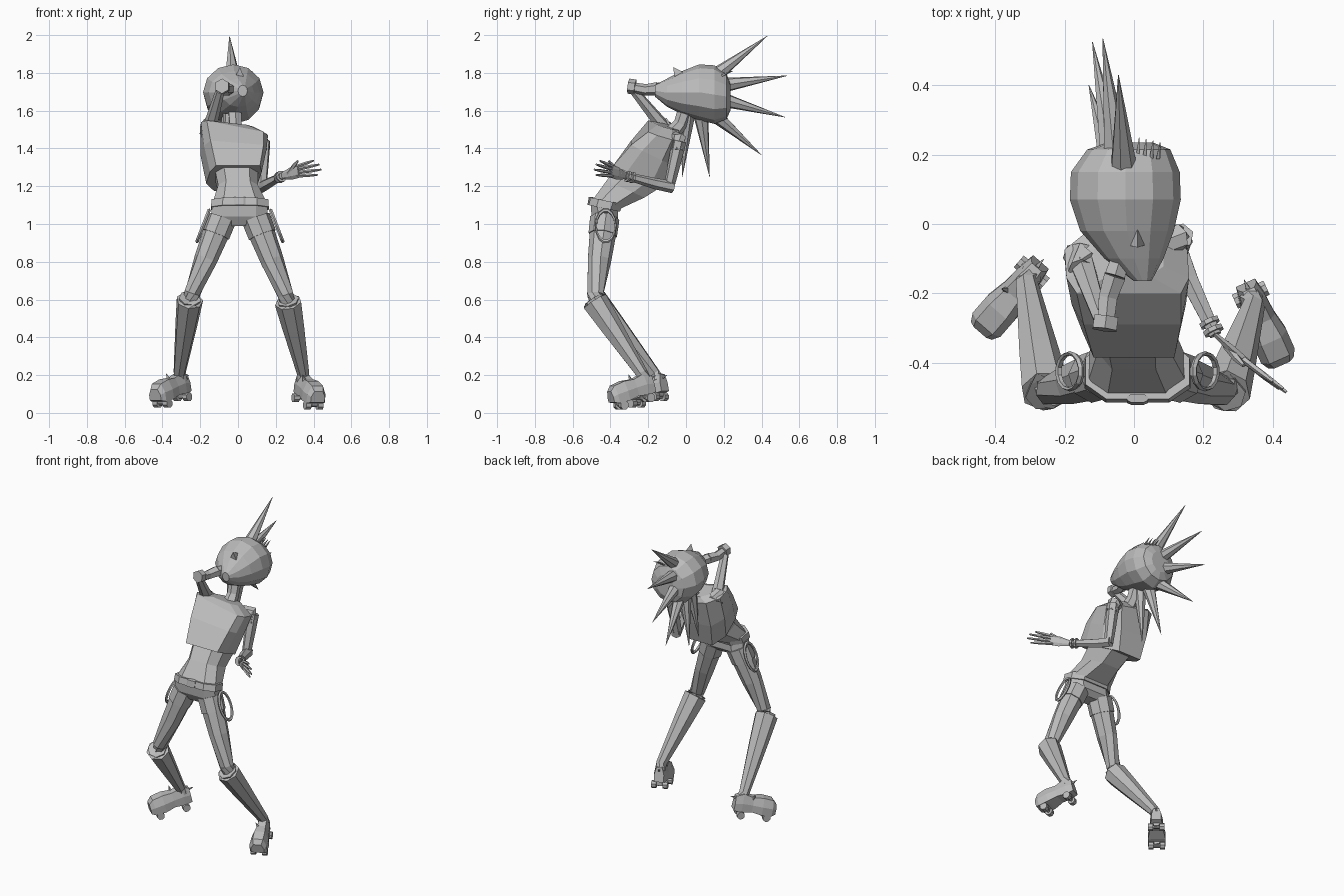
import bpy
import math
from mathutils import Vector

old = bpy.data.objects.get("Cube")
if old:
    bpy.data.objects.remove(old, do_unlink=True)

grey = bpy.data.materials.new("plain_grey")
grey.use_nodes = True
COLOUR = (0.5, 0.5, 0.5, 1)
grey.diffuse_color = COLOUR
grey.node_tree.nodes["Principled BSDF"].inputs["Base Color"].default_value = COLOUR


def loft(name, rings):
    """Skin equal-length rings of points into a closed flat-shaded object."""
    n = len(rings[0])
    verts = [p for ring in rings for p in ring]
    faces = []
    for r in range(len(rings) - 1):
        for i in range(n):
            j = (i + 1) % n
            faces.append((r * n + i, r * n + j, r * n + n + j, r * n + n + i))
    faces.append(tuple(range(n))[::-1])
    faces.append(tuple(range(len(verts) - n, len(verts))))
    mesh = bpy.data.meshes.new(name)
    mesh.from_pydata(verts, [], faces)
    mesh.materials.append(grey)
    obj = bpy.data.objects.new(name, mesh)
    bpy.context.collection.objects.link(obj)
    return obj


def tube(name, path, radii, n=6, flat=1.0):
    """Tapered limb along a path; flat scales the sideways width."""
    path = [Vector(p) for p in path]
    rings = []
    for k, p in enumerate(path):
        d = path[min(k + 1, len(path) - 1)] - path[max(k - 1, 0)]
        q = d.to_track_quat('Z', 'Y')
        rings.append([p + q @ Vector((radii[k] * flat * math.cos(a), radii[k] * math.sin(a), 0))
                      for a in (2 * math.pi * (i + 0.5) / n for i in range(n))])
    return loft(name, rings)


def spike(name, base, tip, r, n=6):
    return tube(name, [base, tip], [r, 0.001], n)


def mix(a, b, t):
    return Vector(a).lerp(Vector(b), t)


def body_ring(front, back, cx, hx, shift=0.0, tilt=0.0, square=0.6):
    """Eight-sided torso section from a front point to a back point (y, z)."""
    ring = []
    for u, v in ((-square, 0), (square, 0), (1, .25), (1, .7),
                 (.6, 1), (-.6, 1), (-1, .7), (-1, .25)):
        x = cx + u * hx + shift * v
        ring.append(Vector((x, front[0] + (back[0] - front[0]) * v,
                            front[1] + (back[1] - front[1]) * v + tilt * x)))
    return ring


# Head: egg with the chin forward and the face turned up
head = []
for y, cx, half, low, high in (
        (-.165, .025, .025, 1.675, 1.735), (-.10, .0, .085, 1.62, 1.77),
        (-.02, -.02, .135, 1.58, 1.81), (.07, -.025, .16, 1.55, 1.845),
        (.15, -.025, .157, 1.53, 1.84), (.215, -.015, .12, 1.555, 1.795),
        (.235, -.01, .065, 1.6, 1.74)):
    c, h = (low + high) / 2, (high - low) / 2
    head.append([Vector((cx + half * math.cos(a), y, c + h * math.sin(a)))
                 for a in (math.pi * i / 6 for i in range(12))])
loft("head", head)
nose = [Vector(p) for p in ((-.02, -.06, 1.77), (.035, -.06, 1.77), (.01, -.068, 1.83))]
loft("nose", [nose, [mix(p, (.01, -.005, 1.8), .97) for p in nose]])
for i in range(4):
    x = .01 + .02 * i
    spike("lash", (x, .19, 1.785), (x + .005, .25 - .005 * i, 1.81), .008, 4)

# Row of hair spikes down the back of the head
for base, tip in (
        ((-.03, .16, 1.79), (-.045, .43, 1.995)), ((-.05, .2, 1.735), (-.09, .535, 1.785)),
        ((-.06, .19, 1.66), (-.12, .525, 1.565)), ((-.06, .15, 1.58), (-.13, .4, 1.365)),
        ((-.05, .08, 1.57), (-.11, .125, 1.25)), ((-.04, .01, 1.58), (-.08, -.02, 1.25))):
    spike("hair_spike", base, tip, .04, 7)
tube("neck", [(-.01, -.09, 1.46), (-.015, -.03, 1.53), (-.02, .0, 1.62)], [.05, .036, .04])

# Torso: leaning back from the hips
loft("abdomen", [body_ring((-.5, 1.12), (-.35, 1.08), .01, .145),
                 body_ring((-.42, 1.23), (-.22, 1.14), .0, .105),
                 body_ring((-.34, 1.33), (-.11, 1.21), -.01, .115)])
loft("chest_top", [body_ring((-.385, 1.31), (-.095, 1.175), .0, .137, -.045, 0, .85),
                   body_ring((-.29, 1.43), (-.055, 1.31), -.005, .165, -.04, -.08, .85),
                   body_ring((-.2, 1.515), (-.02, 1.46), -.015, .177, -.012, -.2, .85),
                   body_ring((-.15, 1.53), (-.04, 1.5), -.015, .1, 0, -.1)])
loft("belt", [body_ring((-.515, 1.1), (-.35, 1.065), .01, .153),
              body_ring((-.505, 1.14), (-.335, 1.105), .01, .15)])
loft("buckle", [body_ring((-.522, 1.1), (-.5, 1.1), .01, .03),
                body_ring((-.515, 1.142), (-.49, 1.142), .01, .03)])
loft("shorts_seat", [body_ring((-.505, 1.11), (-.36, 1.08), .01, .145),
                     body_ring((-.5, 1.04), (-.36, 1.02), .005, .15),
                     body_ring((-.47, .99), (-.39, .99), .0, .05)])

# Legs: shorts, thighs, boots and roller skates
LEGS = {
    "right": dict(hip=(-.085, -.43, 1.03), knee=(-.255, -.485, .6), ankle=(-.31, -.17, .21),
                  heel=(-.29, -.135, .15), toe=(-.425, -.29, .105), loop=-.185),
    "left": dict(hip=(.095, -.43, 1.03), knee=(.265, -.485, .59), ankle=(.345, -.235, .21),
                 heel=(.335, -.2, .145), toe=(.415, -.38, .095), loop=.205),
}
for side, leg in LEGS.items():
    hip, knee, ankle, heel, toe = (Vector(leg[k]) for k in ("hip", "knee", "ankle", "heel", "toe"))
    tube(side + "_shorts_leg", [hip, mix(hip, knee, .2)], [.078, .076], 8)
    tube(side + "_thigh", [hip, mix(hip, knee, .5), mix(hip, knee, .92), mix(knee, ankle, .12)],
         [.075, .062, .045, .042], 8)
    # Boot shaft with a recessed top and a wide lip
    tube(side + "_boot", [mix(knee, ankle, .12), mix(knee, ankle, -.02), mix(knee, ankle, .01),
                          mix(knee, ankle, .35), ankle, mix(ankle, heel, .6)],
         [.046, .06, .072, .06, .033, .035], 7)
    # Shoe
    along = (toe - heel).normalized()
    across = along.cross(Vector((0, 0, 1))).normalized()
    up = across.cross(along).normalized()
    shoe = []
    for t, w, low, high in ((-.12, .03, -.04, .05), (.1, .038, -.045, .07), (.4, .042, -.035, .055),
                            (.7, .053, -.045, .06), (1, .053, -.045, .05), (1.12, .04, -.035, .025)):
        p = heel.lerp(toe, t)
        shoe.append([p + across * w * u + up * h for u, h in
                     ((-1, low), (1, low), (1, (low + high) / 2), (.6, high),
                      (-.6, high), (-1, (low + high) / 2))])
    loft(side + "_shoe", shoe)
    # Wheels in two pairs
    for t in (.1, .88):
        axle = heel.lerp(toe, t) - up * .062
        tube(side + "_axle", [axle - across * .05, axle + across * .05], [.01, .01])
        tube(side + "_wheel_mount", [axle, axle + up * .03], [.022, .03], 4)
        for s in (-1, 1):
            tube(side + "_wheel", [axle + across * s * .02, axle + across * s * .05],
                 [.024, .024], 8)
    # Studs on the ankle and heel
    b = mix(heel, toe, .4) + across * .02 + up * .045
    spike(side + "_stud", b, b + up * .035 + across * .015, .012, 4)
    b = heel - along * .01 + up * .03
    spike(side + "_heel_stud", b, b - along * .045 + up * .01, .012, 4)
    # Hanging strap loop at the hip
    x = leg["loop"]
    out = Vector((math.copysign(.93, x), 0, .36)).to_track_quat('Z', 'Y')
    bpy.ops.mesh.primitive_torus_add(major_segments=14, minor_segments=5, major_radius=1,
                                     minor_radius=.12, location=(x, -.425, .99),
                                     rotation=out.to_euler())
    loop = bpy.context.object
    loop.name = side + "_strap_loop"
    loop.scale = (.052, .09, .08)
    loop.data.materials.append(grey)

# Right arm raised, with the hand at the chin
shoulder, elbow, wrist = (-.155, -.10, 1.49), (-.095, -.275, 1.705), (-.055, -.15, 1.715)
tube("right_shoulder", [(-.12, -.1, 1.47), (-.16, -.1, 1.5), (-.155, -.13, 1.54)],
     [.05, .05, .035], 7)
tube("right_upper_arm", [shoulder, mix(shoulder, elbow, .4), elbow], [.04, .033, .024], 6)
tube("right_elbow", [(-.085, -.305, 1.73), (-.08, -.268, 1.725)], [.04, .04], 6)
tube("right_forearm", [(-.08, -.27, 1.72), mix(elbow, wrist, .5), wrist], [.028, .031, .036], 6)
tube("right_hand", [wrist, (-.04, -.1, 1.71)], [.034, .03], 6)

# Left arm held out, with the hand open
shoulder, elbow, wrist = (Vector(p) for p in ((.135, -.035, 1.44), (.125, -.09, 1.195), (.235, -.32, 1.255)))
tube("left_shoulder", [(.08, -.06, 1.45), (.125, -.04, 1.45), (.135, -.045, 1.39)], [.04, .042, .036], 7)
tube("left_upper_arm", [shoulder, mix(shoulder, elbow, .5), elbow], [.038, .034, .028], 6)
tube("left_forearm", [elbow + Vector((0, .02, 0)), mix(elbow, wrist, .3), wrist], [.032, .03, .02], 6)
for t in (.82, .92):
    tube("bracelet", [mix(elbow, wrist, t), mix(elbow, wrist, t + .05)], [.031, .031], 8)
palm = Vector((.325, -.4, 1.28))
tube("left_palm", [wrist, mix(wrist, palm, .55), palm], [.018, .034, .034], 6, flat=.4)
for start, tip in ((.025, (.40, -.455, 1.335)), (.01, (.43, -.475, 1.315)),
                   (-.008, (.44, -.485, 1.288)), (-.025, (.42, -.475, 1.26))):
    b = palm + Vector((-.01, .01, start))
    tube("left_finger", [b, mix(b, tip, .6), tip], [.01, .009, .005], 5)
b = mix(wrist, palm, .35)
tube("left_thumb", [b, b + Vector((.03, -.04, .045)), b + Vector((.05, -.06, .07))],
     [.013, .011, .006], 5)
